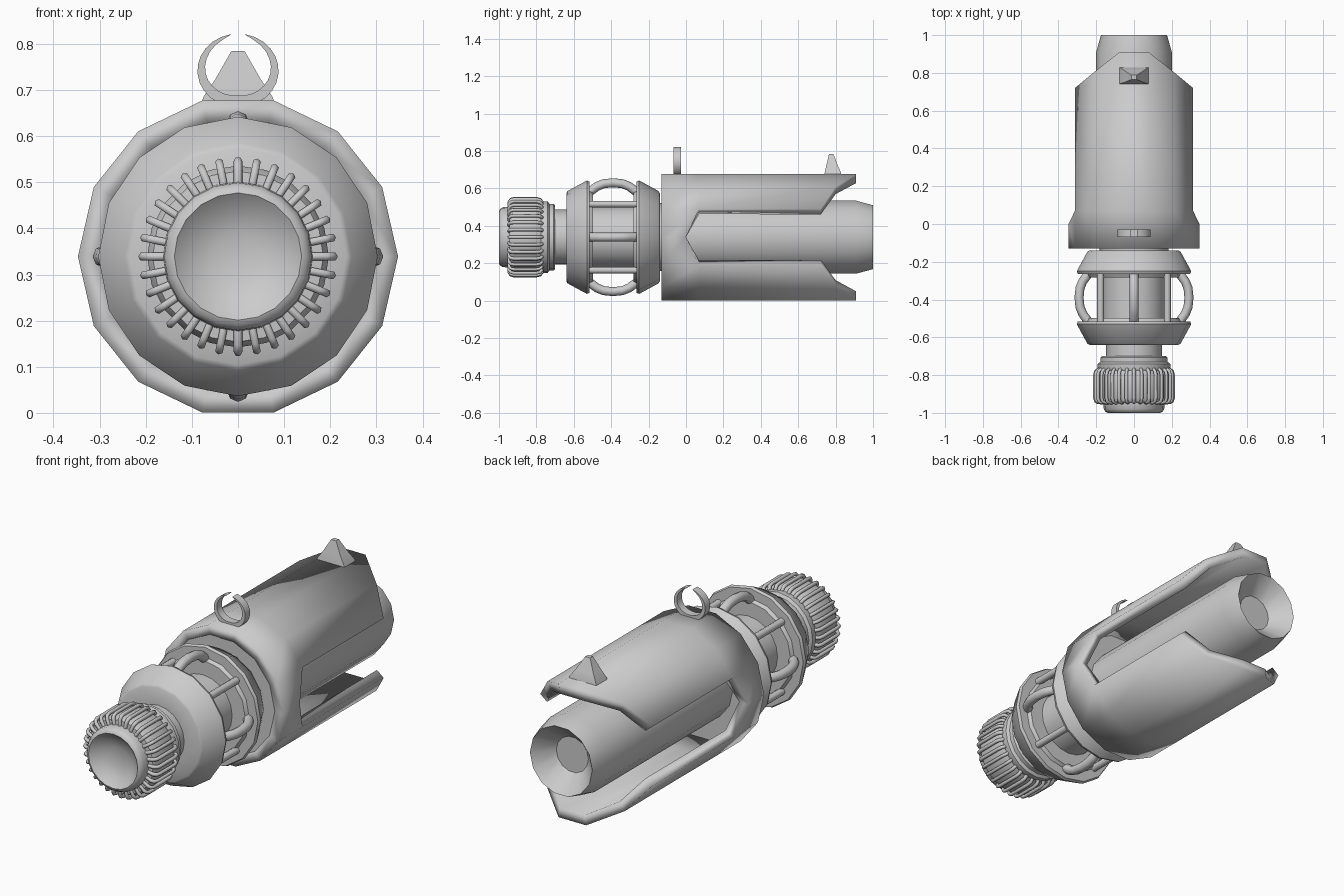
import bpy, bmesh
from math import sin, cos, pi, tau

if "Cube" in bpy.data.objects:
    bpy.data.objects.remove(bpy.data.objects["Cube"])

CZ = 0.339  # height of the long axis


def polar(r, a, y):
    return (r * cos(a), y, CZ + r * sin(a))


def finish(name, bm, angle=35):
    bmesh.ops.recalc_face_normals(bm, faces=bm.faces)
    me = bpy.data.meshes.new(name)
    bm.to_mesh(me)
    bm.free()
    ob = bpy.data.objects.new(name, me)
    bpy.context.collection.objects.link(ob)
    bpy.ops.object.select_all(action='DESELECT')
    ob.select_set(True)
    bpy.context.view_layer.objects.active = ob
    bpy.ops.object.shade_smooth_by_angle(angle=angle * pi / 180)
    return ob


def lathe(name, prof, n=16, ring=False):
    """Revolve (radius, y) points about the long axis; ring closes the profile."""
    bm = bmesh.new()
    rows = []
    for r, y in prof:
        if r == 0:
            rows.append([bm.verts.new((0, y, CZ))] * n)
        else:
            rows.append([bm.verts.new(polar(r, tau * i / n, y)) for i in range(n)])
    pairs = list(zip(rows, rows[1:])) + ([(rows[-1], rows[0])] if ring else [])
    for a, b in pairs:
        for i in range(n):
            j = (i + 1) % n
            bm.faces.new(list(dict.fromkeys((a[i], a[j], b[j], b[i]))))
    return finish(name, bm)


def rods(name, paths, radius, res=2):
    cu = bpy.data.curves.new(name, 'CURVE')
    cu.dimensions = '3D'
    cu.bevel_depth = radius
    cu.bevel_resolution = res
    cu.use_fill_caps = True
    for path in paths:
        sp = cu.splines.new('POLY')
        sp.points.add(len(path) - 1)
        for p, co in zip(sp.points, path):
            p.co = (*co, 1)
        sp.use_smooth = True
    ob = bpy.data.objects.new(name, cu)
    bpy.context.collection.objects.link(ob)
    return ob


# Outer shell: 14-sided tube with a pointed slot on each side and swept tips
N, R = 14, 0.347
ends = {0: 0.0, 1: 0.72, 2: 0.80, 3: 0.91}
bm = bmesh.new()
cols = []
for k in range(N):
    m = min(k % 7, 7 - k % 7)
    ys = [-0.13, 0.0] if m == 0 else [-0.13, 0.07, ends[m]]
    cols.append([bm.verts.new(polar(R, tau * k / N, y)) for y in ys])
for k in range(N):
    a, b = cols[k], cols[(k + 1) % N]
    for i in range(min(len(a), len(b)) - 1):
        bm.faces.new((a[i], b[i], b[i + 1], a[i + 1]))
shell = finish("outer_shell", bm, 30)
sol = shell.modifiers.new("thickness", 'SOLIDIFY')
sol.thickness = 0.048
sol.offset = -1
sol.use_even_offset = True

# Front plate closing the shell
lathe("shell_front_plate", [(0.30, -0.13), (0.30, -0.09), (0.17, -0.09), (0.17, -0.13)], N, True)

# Inner barrel with a conical bore
lathe("barrel", [(0, -0.10), (0.20, -0.10), (0.20, 0.91), (0.175, 1.0), (0.09, 0.91), (0, 0.91)], N)

# Core and neck
lathe("core", [(0, -0.72), (0.147, -0.72), (0.147, -0.62), (0.165, -0.62), (0.165, -0.2),
               (0.182, -0.2), (0.182, -0.09), (0, -0.09)], 20)

# Two flared cage rings, mirrored about the cage middle
MID = -0.39
ring = [(0.14, -0.25), (0.235, -0.25), (0.247, -0.243), (0.303, -0.14), (0.297, -0.125),
        (0.25, -0.125), (0.24, -0.108), (0.14, -0.108)]
for name, s in (("cage_ring_front", 1), ("cage_ring_rear", -1)):
    lathe(name, [(r, MID + s * d) for r, d in ring], 16, True)

# Four bowed outer bars and four straight inner bars
bow = [(0.23, -0.145), (0.25, -0.115), (0.272, -0.085), (0.286, -0.05), (0.291, 0)]
bow += [(r, -d) for r, d in bow[-2::-1]]
rods("bowed_cage_bars", [[polar(r, q * pi / 2, MID + d) for r, d in bow] for q in range(4)], 0.024)
rods("straight_cage_bars", [[polar(0.25, (q + 0.5) * pi / 2, MID + d) for d in (-0.14, 0.14)]
                            for q in range(4)], 0.018)

# Stepped collar behind the knob
lathe("collar", [(0.13, -0.78), (0.188, -0.775), (0.192, -0.765), (0.192, -0.74), (0.178, -0.73),
                 (0.178, -0.708), (0.17, -0.70), (0.13, -0.70)], 20, True)

# Knob with a dished front
lathe("knob", [(0, -0.95), (0.05, -0.953), (0.095, -0.967), (0.13, -0.993), (0.138, -1.0),
               (0.15, -0.995), (0.16, -0.98), (0.162, -0.945), (0.185, -0.943), (0.197, -0.92),
               (0.197, -0.80), (0.185, -0.772), (0, -0.772)], 20)

# Grip ribs wrapped round the knob
rib = [(0.16, -0.945), (0.19, -0.945), (0.202, -0.937), (0.207, -0.92),
       (0.207, -0.80), (0.202, -0.78), (0.19, -0.77), (0.16, -0.77)]
rods("grip_ribs", [[polar(r, tau * i / 32, y) for r, y in rib] for i in range(32)], 0.0095, 1)

# Open hanging loop, thick at the base and thin at the tips
bm = bmesh.new()
rows = []
STEPS = 24
for i in range(STEPS + 1):
    u = -1 + 2 * i / STEPS
    a = -pi / 2 + u * (pi - 0.18)
    t = 0.001 + 0.025 * (1 - abs(u)) ** 0.6
    rows.append([bm.verts.new(((0.088 - w) * cos(a), y, 0.742 + (0.080 - w) * sin(a)))
                 for w, y in ((0, -0.068), (0, -0.028), (t, -0.028), (t, -0.068))])
for a, b in zip(rows, rows[1:]):
    for j in range(4):
        bm.faces.new((a[j], a[(j + 1) % 4], b[(j + 1) % 4], b[j]))
bm.faces.new(rows[0])
bm.faces.new(rows[-1])
finish("hanging_loop", bm)

# Sight fin near the rear
bm = bmesh.new()
rows = []
for x, y0, y1, z in ((0.08, 0.74, 0.83, 0.67), (0.075, 0.742, 0.828, 0.685),
                     (0.05, 0.75, 0.812, 0.722), (0.014, 0.765, 0.788, 0.785)):
    rows.append([bm.verts.new(p) for p in ((-x, y0, z), (x, y0, z), (x, y1, z), (-x, y1, z))])
for a, b in zip(rows, rows[1:]):
    for j in range(4):
        bm.faces.new((a[j], a[(j + 1) % 4], b[(j + 1) % 4], b[j]))
bm.faces.new(rows[0])
bm.faces.new(rows[-1])
finish("sight_fin", bm, 20)
